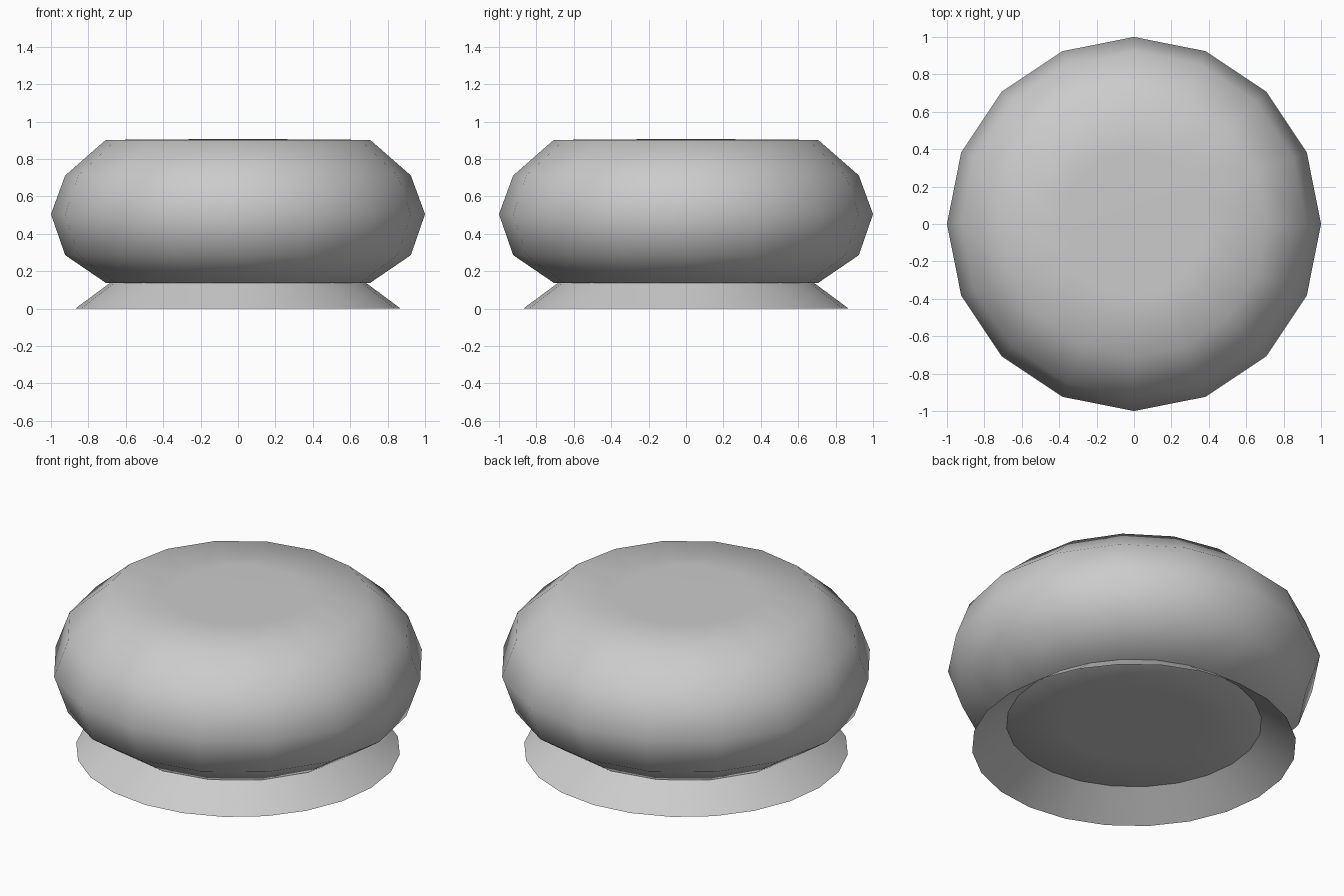
import bpy
from math import sin, cos, pi

if "Cube" in bpy.data.objects:
    bpy.data.objects.remove(bpy.data.objects["Cube"])


def lathe(name, profile, sides):
    """Revolve (radius, height) points around z; radius 0 makes a pole."""
    verts, rings, faces = [], [], []
    for r, z in profile:
        n = 1 if r == 0 else sides
        start = len(verts)
        verts += [(r * cos(2 * pi * i / sides), r * sin(2 * pi * i / sides), z)
                  for i in range(n)]
        rings.append([start + i % n for i in range(sides)])
    for low, high in zip(rings, rings[1:]):
        for i in range(sides):
            j = (i + 1) % sides
            quad = [low[i], low[j], high[j], high[i]]
            faces.append(list(dict.fromkeys(quad)))
    mesh = bpy.data.meshes.new(name)
    mesh.from_pydata(verts, [], faces)
    mesh.shade_smooth()
    obj = bpy.data.objects.new(name, mesh)
    bpy.context.collection.objects.link(obj)
    return obj


# Squashed ball with flattened top and bottom
lathe("cushion_body", [(0, 0.135), (0.383, 0.135), (0.707, 0.138), (0.924, 0.286),
                       (1, 0.505), (0.924, 0.712), (0.707, 0.902),
                       (0.383, 0.905), (0, 0.907)], 16)

# Open flared skirt under the body
lathe("base_skirt", [(0.87, 0), (0.685, 0.137)], 24)
